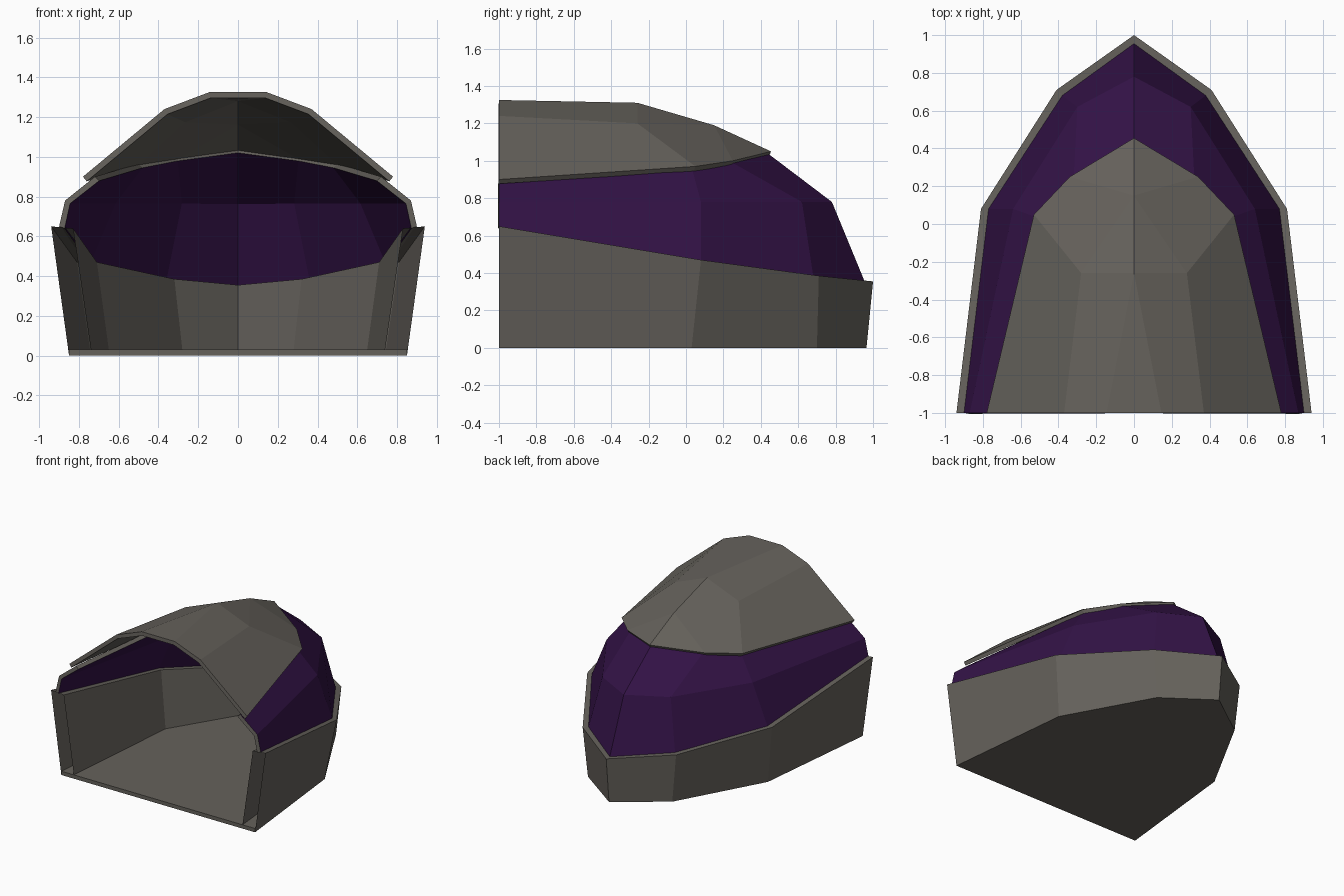
import bpy

if "Cube" in bpy.data.objects:
    bpy.data.objects.remove(bpy.data.objects["Cube"])

def material(name, rgb):
    m = bpy.data.materials.new(name)
    m.diffuse_color = (*rgb, 1)
    m.use_nodes = True
    m.node_tree.nodes["Principled BSDF"].inputs["Base Color"].default_value = m.diffuse_color
    return m

GREY = material("warm grey", (0.13, 0.12, 0.105))
PURPLE = material("dark purple", (0.032, 0.006, 0.06))

def half_part(name, verts, faces, mats, thickness=0.0, rim=0):
    """Right half of a shell, mirrored over x and optionally thickened inward."""
    me = bpy.data.meshes.new(name)
    me.from_pydata(verts, [], faces)
    for m in mats:
        me.materials.append(m)
    ob = bpy.data.objects.new(name, me)
    bpy.context.collection.objects.link(ob)
    mir = ob.modifiers.new("mirror", 'MIRROR')
    mir.use_clip = True
    if thickness:
        s = ob.modifiers.new("thickness", 'SOLIDIFY')
        s.thickness = thickness
        s.material_offset_rim = rim
    return ob

def loft(name, rows, mats, **kw):
    n = len(rows[0])
    verts = [p for r in rows for p in r]
    faces = [(j*n+i, j*n+i+1, (j+1)*n+i+1, (j+1)*n+i)
             for j in range(len(rows)-1) for i in range(n-1)]
    return half_part(name, verts, faces, mats, **kw)

# floor plate
base = [(.85, -1), (.74, .03), (.37, .70), (0, .965)]
n = len(base) + 1
ring = [(0, -1)] + base
half_part("floor",
          [(x, y, 0) for x, y in ring] + [(x, y, .03) for x, y in ring],
          [tuple(reversed(range(n))), tuple(range(n, 2*n))] +
          [(i, i+1, n+i+1, n+i) for i in range(n-1)], [GREY])

# hollow side wall, open at the front end
loft("hull_wall", [
    [(x, y, 0) for x, y in base],
    [(.94, -1, .65), (.81, .08, .47), (.41, .71, .385), (0, 1, .355)],
    [(.83, -1, .64), (.71, .05, .47), (.32, .64, .385), (0, .88, .355)],
    [(.74, -1, .03), (.65, .02, .03), (.28, .62, .03), (0, .85, .03)],
], [GREY])

# tinted window band with grey edges
loft("window_band", [
    [(.90, -1, .65), (.77, .08, .47), (.38, .68, .385), (0, .955, .355)],
    [(.87, -1, .78), (.64, .08, .78), (.30, .62, .78), (0, .78, .78)],
    [(.72, -1, .90), (.50, .03, .965), (.32, .23, 1.0), (0, .43, 1.045)],
], [PURPLE, GREY], thickness=.03, rim=1)

# faceted roof
roof = [(0, -1, 1.325), (.145, -1, 1.325), (.37, -1, 1.24), (.78, -1, .90),
        (0, -.26, 1.31), (.28, -.26, 1.20), (.53, .05, .97),
        (.34, .25, 1.0), (0, .15, 1.19), (0, .455, 1.05)]
half_part("roof", roof,
          [(0, 1, 4), (1, 2, 5, 4), (2, 3, 6, 5), (4, 5, 8), (5, 6, 7, 8), (8, 7, 9)],
          [GREY], thickness=.03)
